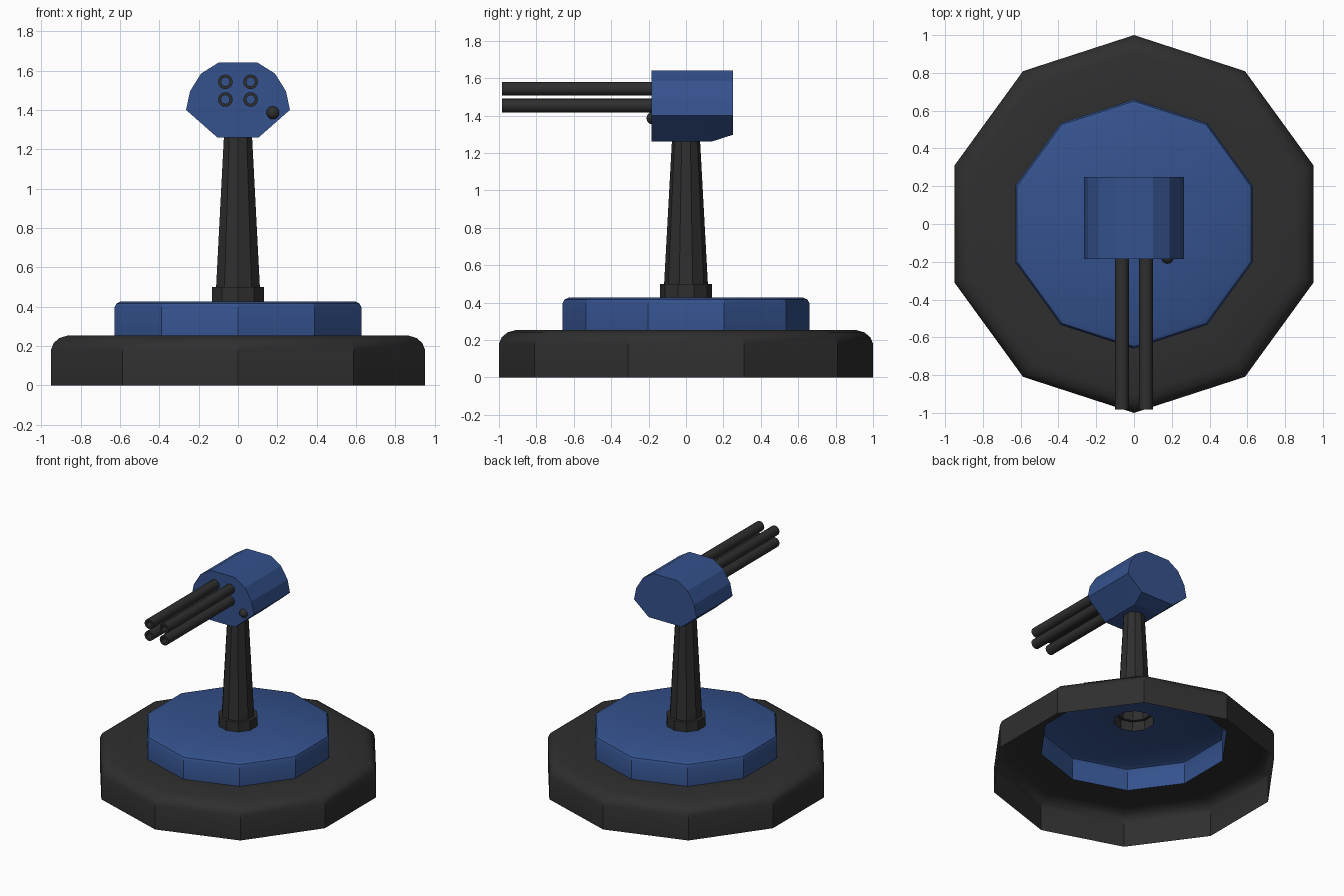
import bpy, bmesh, math

if "Cube" in bpy.data.objects:
    bpy.data.objects.remove(bpy.data.objects["Cube"])

def material(name, rgb):
    m = bpy.data.materials.new(name)
    m.diffuse_color = (*rgb, 1)
    m.use_nodes = True
    m.node_tree.nodes["Principled BSDF"].inputs["Base Color"].default_value = m.diffuse_color
    return m

DARK = material("dark_metal", (0.028, 0.028, 0.028))
BLUE = material("blue_paint", (0.035, 0.085, 0.27))

def make(name, verts, faces, mat, smooth=None):
    mesh = bpy.data.meshes.new(name)
    mesh.from_pydata(verts, [], faces)
    mesh.materials.append(mat)
    ob = bpy.data.objects.new(name, mesh)
    bpy.context.collection.objects.link(ob)
    if smooth:
        bpy.ops.object.select_all(action='DESELECT')
        ob.select_set(True)
        bpy.context.view_layer.objects.active = ob
        bpy.ops.object.shade_smooth_by_angle(angle=math.radians(smooth))
    return ob

def lathe(name, profile, sides, mat, smooth=None):
    """Open shell turned round z from (radius, z) points; a corner points along y."""
    verts = []
    for r, z in profile:
        for j in range(sides):
            a = math.pi / 2 + math.tau * j / sides
            verts.append((r * math.cos(a), r * math.sin(a), z))
    faces = []
    for i in range(len(profile) - 1):
        for j in range(sides):
            k = (j + 1) % sides
            faces.append((i * sides + j, i * sides + k,
                          (i + 1) * sides + k, (i + 1) * sides + j))
    return make(name, verts, faces, mat, smooth)

# Stepped base, hollow underneath
lathe("base", [(1, 0), (1, 0.18), (0.985, 0.215), (0.955, 0.24),
               (0.907, 0.254), (0.66, 0.254)], 10, DARK, 30)
lathe("platform", [(0.66, 0.254), (0.66, 0.395), (0.65, 0.416),
                   (0.625, 0.427), (0.14, 0.427)], 10, BLUE, 30)

# Collar and tapered column
lathe("column", [(0.14, 0.427), (0.14, 0.5), (0.117, 0.5), (0.075, 1.27)], 10, DARK)

# Gun housing: constant section, with the underside ramping up at the back
half = [(0.105, 1.26), (0.264, 1.40), (0.244, 1.495), (0.188, 1.585), (0.10, 1.64)]
front = half + [(-x, z) for x, z in reversed(half)]
back = [(0.14, 1.297)] + front[1:-1] + [(-0.14, 1.297)]
verts = []
for y, section in ((-0.185, front), (0.135, front), (0.25, back)):
    verts += [(x, y, z) for x, z in section]
n = len(front)
faces = [tuple(range(n)), tuple(reversed(range(2 * n, 3 * n)))]
for i in range(2):
    for j in range(n):
        k = (j + 1) % n
        faces.append((i * n + j, (i + 1) * n + j, (i + 1) * n + k, i * n + k))
make("gun_housing", verts, faces, BLUE)

# Four hollow barrels
for row, z in (("upper", 1.543), ("lower", 1.453)):
    for side, x in (("left", -0.064), ("right", 0.064)):
        ob = lathe(f"{row}_{side}_barrel",
                   [(0.037, 0), (0.037, 0.8), (0.022, 0.8), (0.022, 0)], 16, DARK, 30)
        ob.rotation_euler = (math.pi / 2, 0, 0)
        ob.location = (x, -0.183, z)

# Sensor ball on the front face
bpy.ops.mesh.primitive_uv_sphere_add(segments=16, ring_count=10, radius=0.034,
                                     location=(0.177, -0.177, 1.386))
ball = bpy.context.object
ball.name = "sensor_ball"
ball.data.materials.append(DARK)
bpy.ops.object.shade_smooth()
